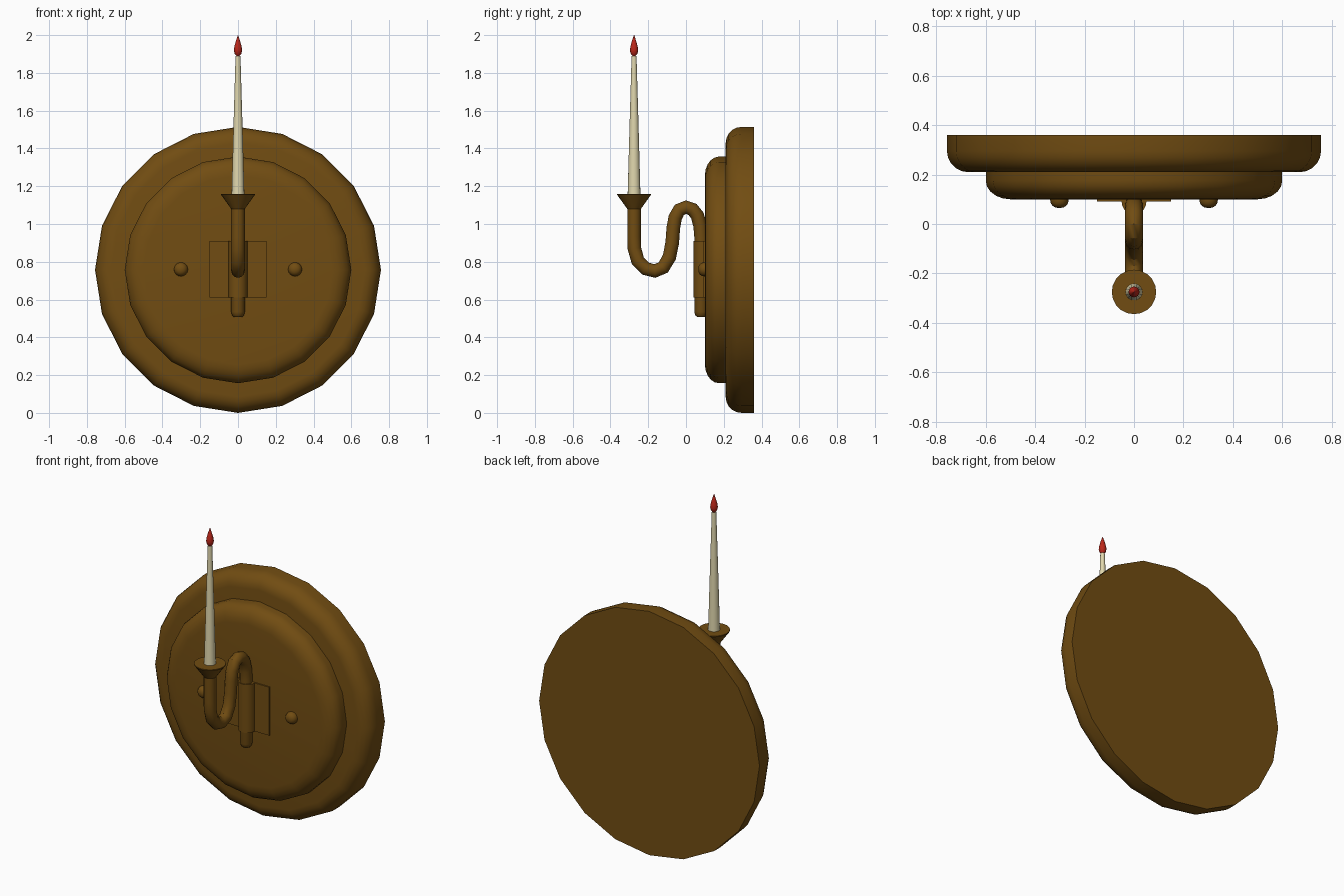
import bpy, bmesh, math
from mathutils import Matrix, Vector

cube = bpy.data.objects.get("Cube")
if cube:
    bpy.data.objects.remove(cube, do_unlink=True)


def material(name, rgb):
    m = bpy.data.materials.new(name)
    m.use_nodes = True
    m.diffuse_color = (*rgb, 1)
    bsdf = m.node_tree.nodes["Principled BSDF"]
    bsdf.inputs["Base Color"].default_value = (*rgb, 1)
    bsdf.inputs["Roughness"].default_value = 0.6
    return m


BRONZE = material("bronze brown", (0.165, 0.073, 0.006))
WAX = material("cream wax", (0.75, 0.68, 0.42))
FLAME = material("flame red", (0.5, 0.02, 0.01))
WALLWARD = Matrix.Rotation(math.radians(90), 4, 'X')  # local z points to the front


def smooth(obj):
    bpy.ops.object.select_all(action='DESELECT')
    obj.select_set(True)
    bpy.context.view_layer.objects.active = obj
    bpy.ops.object.shade_smooth_by_angle(angle=math.radians(35))


def finish(name, bm, mat):
    bmesh.ops.recalc_face_normals(bm, faces=bm.faces[:])
    mesh = bpy.data.meshes.new(name)
    bm.to_mesh(mesh)
    bm.free()
    mesh.materials.append(mat)
    obj = bpy.data.objects.new(name, mesh)
    bpy.context.collection.objects.link(obj)
    smooth(obj)
    return obj


def lathe(name, profile, sides, mat, origin, rot=Matrix()):
    """Revolve (radius, height) points and cap both ends."""
    bm = bmesh.new()
    rings = []
    for r, h in profile:
        angles = [math.tau * i / sides for i in range(sides)]
        rings.append([bm.verts.new((r * math.cos(a), r * math.sin(a), h)) for a in angles])
    for low, high in zip(rings, rings[1:]):
        for i in range(sides):
            j = (i + 1) % sides
            bm.faces.new((low[i], low[j], high[j], high[i]))
    bm.faces.new(rings[0])
    bm.faces.new(rings[-1])
    bm.transform(Matrix.Translation(Vector(origin)) @ rot)
    return finish(name, bm, mat)


def rounded(radius, height, fillet_r, fillet_h, steps=5):
    """Straight side followed by an elliptical fillet at the far end."""
    pts = [(radius, 0)]
    for i in range(steps + 1):
        a = math.pi / 2 * i / steps
        pts.append((radius - fillet_r * (1 - math.cos(a)),
                    height - fillet_h * (1 - math.sin(a))))
    return pts


# Stepped round wall plate
lathe("back_plate", rounded(0.757, 0.15, 0.085, 0.085), 20, BRONZE, (0, 0.36, 0.757), WALLWARD)
lathe("front_plate", rounded(0.6, 0.12, 0.1, 0.075), 20, BRONZE, (0, 0.22, 0.757), WALLWARD)

# Fixing studs
for side, x in (("left", 0.302), ("right", -0.302)):
    lathe(side + "_stud", rounded(0.037, 0.045, 0.032, 0.03, 4), 16, BRONZE,
          (x, 0.11, 0.76), WALLWARD)

# Bracket plate and the socket that holds the arm
bm = bmesh.new()
bmesh.ops.create_cube(bm, size=1)
bm.transform(Matrix.Translation((0, 0.101, 0.76)) @ Matrix.Diagonal((0.3, 0.018, 0.3, 1)))
finish("bracket_plate", bm, BRONZE)
lathe("arm_socket", [(0.05, 0), (0.05, 0.3)], 20, BRONZE, (0, 0.09, 0.61))

# Curved arm: (y, z, radius scale) along its centre line
path = [(0.08, 0.508, 0.6), (0.08, 0.516, 0.85), (0.08, 0.535, 1), (0.08, 0.93, 1),
        (0.075, 0.99, 1), (0.06, 1.045, 1), (0.035, 1.077, 1), (0, 1.089, 1),
        (-0.035, 1.075, 1), (-0.057, 1.035, 1), (-0.067, 0.98, 1), (-0.073, 0.9, 1),
        (-0.088, 0.825, 1), (-0.12, 0.77, 1), (-0.165, 0.751, 1), (-0.215, 0.764, 1),
        (-0.255, 0.805, 1), (-0.273, 0.87, 1), (-0.275, 0.93, 1), (-0.275, 1.09, 1)]
curve = bpy.data.curves.new("arm", 'CURVE')
curve.dimensions = '3D'
curve.bevel_depth = 0.036
curve.bevel_resolution = 4
curve.use_fill_caps = True
spline = curve.splines.new('POLY')
spline.points.add(len(path) - 1)
for point, (y, z, scale) in zip(spline.points, path):
    point.co = (0, y, z, 1)
    point.radius = scale
curve.materials.append(BRONZE)
arm = bpy.data.objects.new("arm", curve)
bpy.context.collection.objects.link(arm)
bpy.ops.object.select_all(action='DESELECT')
arm.select_set(True)
bpy.context.view_layer.objects.active = arm
bpy.ops.object.convert(target='MESH')
smooth(bpy.context.view_layer.objects.active)

# Flared cup, tapered candle and teardrop flame
lathe("candle_cup", [(0.036, 0), (0.09, 0.075), (0.09, 0.08)], 20, BRONZE, (0, -0.275, 1.08))
lathe("candle", [(0.034, 0), (0.023, 0.4), (0.013, 0.74)], 16, WAX, (0, -0.275, 1.15))
lathe("flame", [(0.008, 0), (0.018, 0.012), (0.022, 0.03), (0.019, 0.05),
                (0.012, 0.076), (0.001, 0.11)], 16, FLAME, (0, -0.275, 1.89))
